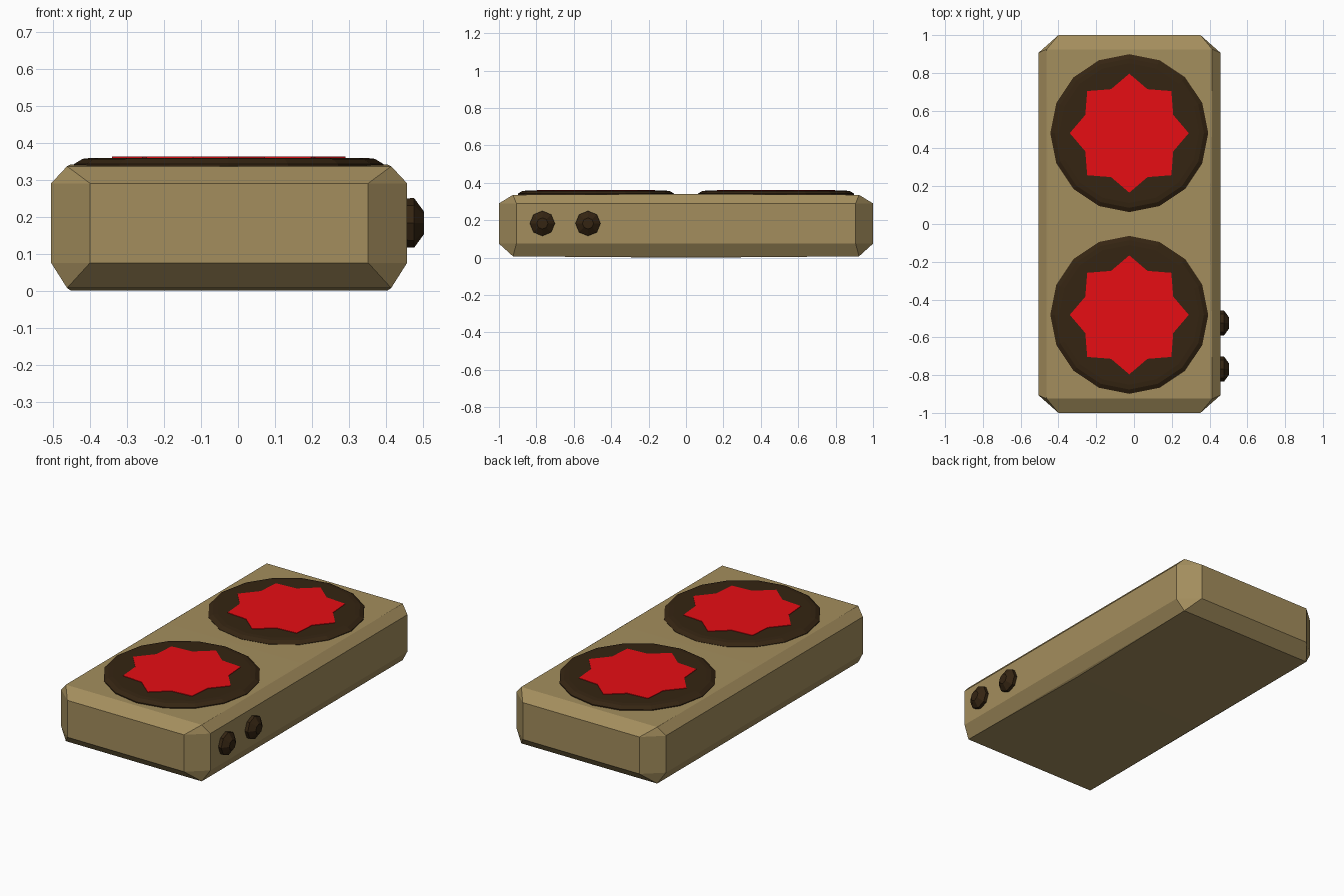
import bpy, bmesh, math
from mathutils import Matrix, Vector

if "Cube" in bpy.data.objects:
    bpy.data.objects.remove(bpy.data.objects["Cube"])


def material(name, rgb):
    m = bpy.data.materials.new(name)
    m.diffuse_color = (*rgb, 1)
    m.use_nodes = True
    m.node_tree.nodes["Principled BSDF"].inputs["Base Color"].default_value = m.diffuse_color
    return m


TAN = material("tan", (0.37, 0.27, 0.11))
BROWN = material("dark_brown", (0.035, 0.018, 0.006))
RED = material("red", (0.8, 0.004, 0.007))


def finish(bm, name, mat, matrix=None):
    if matrix:
        bm.transform(matrix)
    bmesh.ops.recalc_face_normals(bm, faces=bm.faces)
    mesh = bpy.data.meshes.new(name)
    bm.to_mesh(mesh)
    bm.free()
    mesh.materials.append(mat)
    obj = bpy.data.objects.new(name, mesh)
    bpy.context.collection.objects.link(obj)
    return obj


def lathe(name, rings, mat, sides, matrix, inner=1.0):
    """Stack of polygon rings (radius, height); inner < 1 makes a star."""
    bm = bmesh.new()
    loops = []
    for r, z in rings:
        loop = []
        for i in range(sides):
            a = 2 * math.pi * i / sides
            k = r * (inner if i % 2 else 1)
            loop.append(bm.verts.new((k * math.cos(a), k * math.sin(a), z)))
        loops.append(loop)
    for lo, hi in zip(loops, loops[1:]):
        for i in range(sides):
            j = (i + 1) % sides
            bm.faces.new((lo[i], lo[j], hi[j], hi[i]))
    bm.faces.new(loops[0][::-1])
    bm.faces.new(loops[-1])
    return finish(bm, name, mat, matrix)


# Chamfered body: octagonal belt narrowing to slightly crowned rectangles
CX = -0.024
bm = bmesh.new()
for sx in (-1, 1):
    for sy in (-1, 1):
        for z in (0.075, 0.29):
            bm.verts.new((CX + sx * 0.376, sy, z))
            bm.verts.new((CX + sx * 0.481, sy * 0.907, z))
        for z in (0.007, 0.336):
            bm.verts.new((CX + sx * 0.438, sy * 0.925, z))
    for z in (0.0, 0.341):
        bm.verts.new((CX + sx * 0.428, 0, z))
bmesh.ops.convex_hull(bm, input=bm.verts)
bmesh.ops.dissolve_limit(bm, angle_limit=math.radians(0.2),
                         verts=bm.verts, edges=bm.edges)
finish(bm, "body", TAN)

# Two round burners, each with an eight-pointed red hot plate
for label, y in (("front", -0.481), ("back", 0.481)):
    place = Matrix.Translation((-0.025, y, 0))
    lathe(label + "_burner", [(0.418, 0.33), (0.418, 0.342), (0.395, 0.356), (0.37, 0.359)],
          BROWN, 16, place)
    lathe(label + "_hot_plate", [(0.315, 0.35), (0.315, 0.362)],
          RED, 16, place, inner=0.8)

# Two control knobs on the right side
for label, y in (("front", -0.768), ("back", -0.524)):
    place = Matrix.Translation((0.45, y, 0.183)) @ Matrix.Rotation(math.pi / 2, 4, 'Y')
    lathe(label + "_knob", [(0.066, 0), (0.067, 0.026), (0.03, 0.053)],
          BROWN, 8, place)
